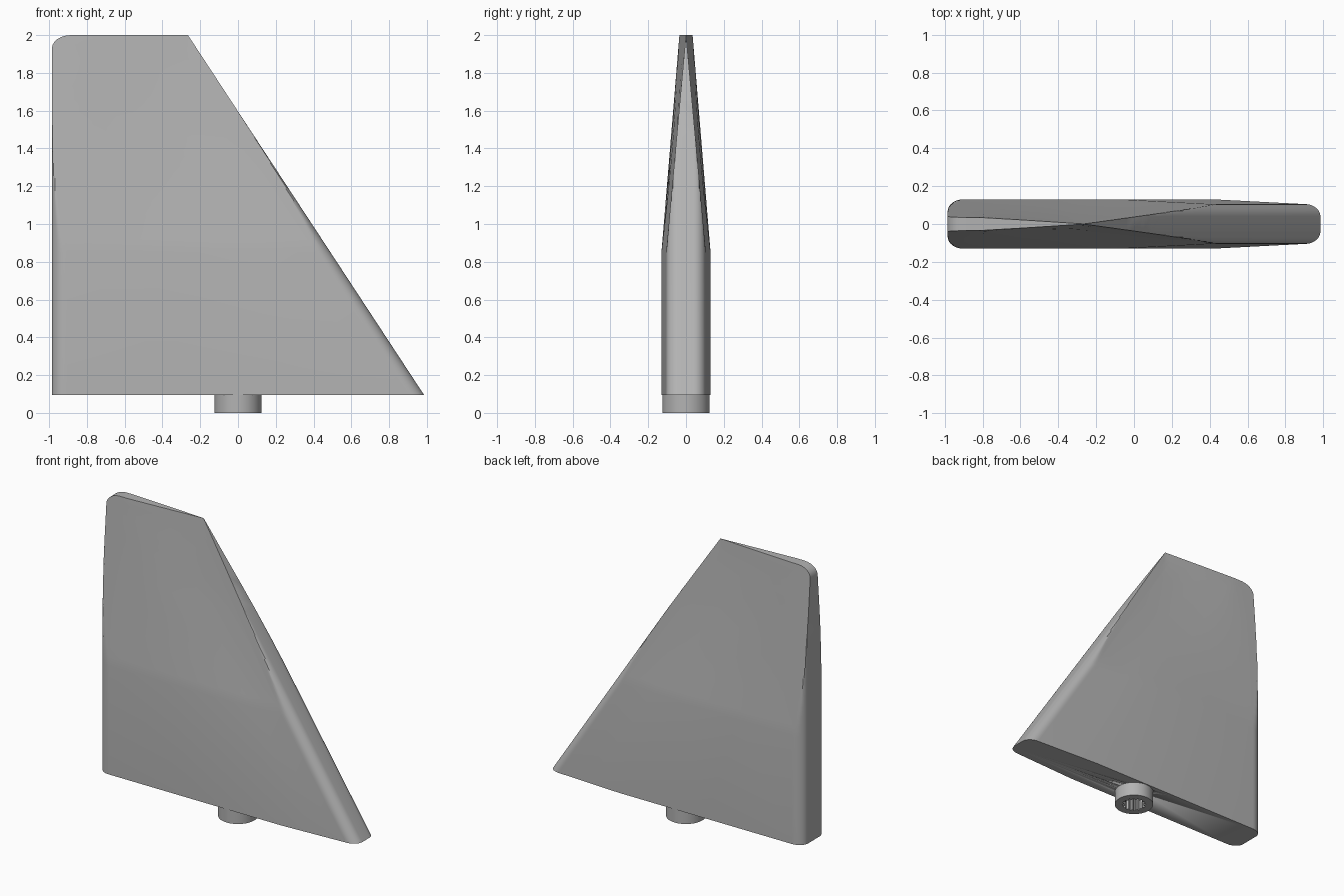
import bpy, bmesh, math

if "Cube" in bpy.data.objects:
    bpy.data.objects.remove(bpy.data.objects["Cube"])

grey = bpy.data.materials.new("light grey")
grey.use_nodes = True
COLOUR = (0.45, 0.45, 0.45, 1)
grey.diffuse_color = COLOUR
grey.node_tree.nodes["Principled BSDF"].inputs["Base Color"].default_value = COLOUR

BASE, BEND, TOP = 0.095, 0.85, 2.0
REAR, HALF, NOSE_HALF, ROUND_X, ROUND_Y = -0.985, 0.13, 0.105, 0.08, 0.065
ARC = 10


def lerp(a, b, t):
    return a + (b - a) * min(max(t, 0), 1)


def make_object(name, bm, angle=25):
    bmesh.ops.recalc_face_normals(bm, faces=bm.faces)
    mesh = bpy.data.meshes.new(name)
    bm.to_mesh(mesh)
    bm.free()
    mesh.materials.append(grey)
    obj = bpy.data.objects.new(name, mesh)
    bpy.context.collection.objects.link(obj)
    bpy.ops.object.select_all(action='DESELECT')
    obj.select_set(True)
    bpy.context.view_layer.objects.active = obj
    bpy.ops.object.shade_smooth_by_angle(angle=math.radians(angle))
    return obj


def loft(bm, rings, close=True):
    for a, b in zip(rings, rings[1:]):
        for i in range(len(a)):
            j = (i + 1) % len(a)
            bm.faces.new((a[i], a[j], b[j], b[i]))
    if close:
        bm.faces.new(rings[0])
        bm.faces.new(rings[-1])


def section(z):
    """Outline of the fin at one height: rounded ends, clipped by the taper."""
    nose = lerp(0.985, -0.265, (z - BASE) / (TOP - BASE))
    # Rounded upper rear corner
    k = max(0, (z - 1.93) / 0.07)
    rear = REAR + 0.1 * (1 - math.sqrt(max(0, 1 - k * k)))
    taper = (z - BEND) / (TOP - BEND)

    def thick(x):
        low = lerp(NOSE_HALF, HALF, (nose - x - ROUND_X) / 0.48)
        high = lerp(0.035, 0.0005, (x + 0.8) / 0.535)
        return lerp(low, high, taper)

    pts = []
    for i in range(ARC + 1):
        a = i / ARC * math.pi / 2
        x = REAR + ROUND_X * (1 - math.cos(a))
        pts.append((x, HALF - ROUND_Y * (1 - math.sin(a))))
    start = REAR + ROUND_X
    bend = max(nose - 0.56, start + 0.01)
    for x in (lerp(start, bend, 0.5), bend, lerp(bend, nose - ROUND_X, 0.5)):
        pts.append((x, HALF))
    for i in range(ARC + 1):
        a = i / ARC * math.pi / 2
        x = nose - ROUND_X * (1 - math.sin(a))
        pts.append((x, NOSE_HALF - ROUND_Y * (1 - math.cos(a))))
    side = [(max(x, rear), min(y, thick(max(x, rear)))) for x, y in pts]
    return [(x, y, z) for x, y in side] + [(x, -y, z) for x, y in reversed(side)]


# Tapered fin blade
heights = [BASE, BEND] + [lerp(BEND, 1.93, i / 16) for i in range(1, 17)]
heights += [1.93 + 0.07 * math.sin(i / 6 * math.pi / 2) for i in range(1, 7)]
bm = bmesh.new()
loft(bm, [[bm.verts.new(p) for p in section(z)] for z in heights])
bmesh.ops.remove_doubles(bm, verts=bm.verts, dist=0.0002)
fin = make_object("fin_blade", bm)


def circle(bm, z, radius, notch=0.0, count=64):
    """Ring of points; a notch makes a splined outline."""
    ring = []
    for i in range(count):
        r = radius - notch * (i // 2 % 2)
        a = i * math.tau / count
        ring.append(bm.verts.new((r * math.cos(a), r * math.sin(a), z)))
    return ring


# Mounting peg with splined socket
bm = bmesh.new()
outer = [circle(bm, z, 0.125) for z in (BASE, 0)]
inner = [circle(bm, z, 0.077, 0.012) for z in (0, BASE)]
loft(bm, outer + inner + outer[:1], close=False)
make_object("mounting_peg", bm)

# Socket continues up into the blade
bm = bmesh.new()
loft(bm, [circle(bm, z, 0.077, 0.012) for z in (0.05, 0.3)])
cutter = make_object("socket_cutter", bm)
cutter.hide_render = True
cutter.hide_viewport = True
cut = fin.modifiers.new("socket", 'BOOLEAN')
cut.operation = 'DIFFERENCE'
cut.solver = 'EXACT'
cut.object = cutter
